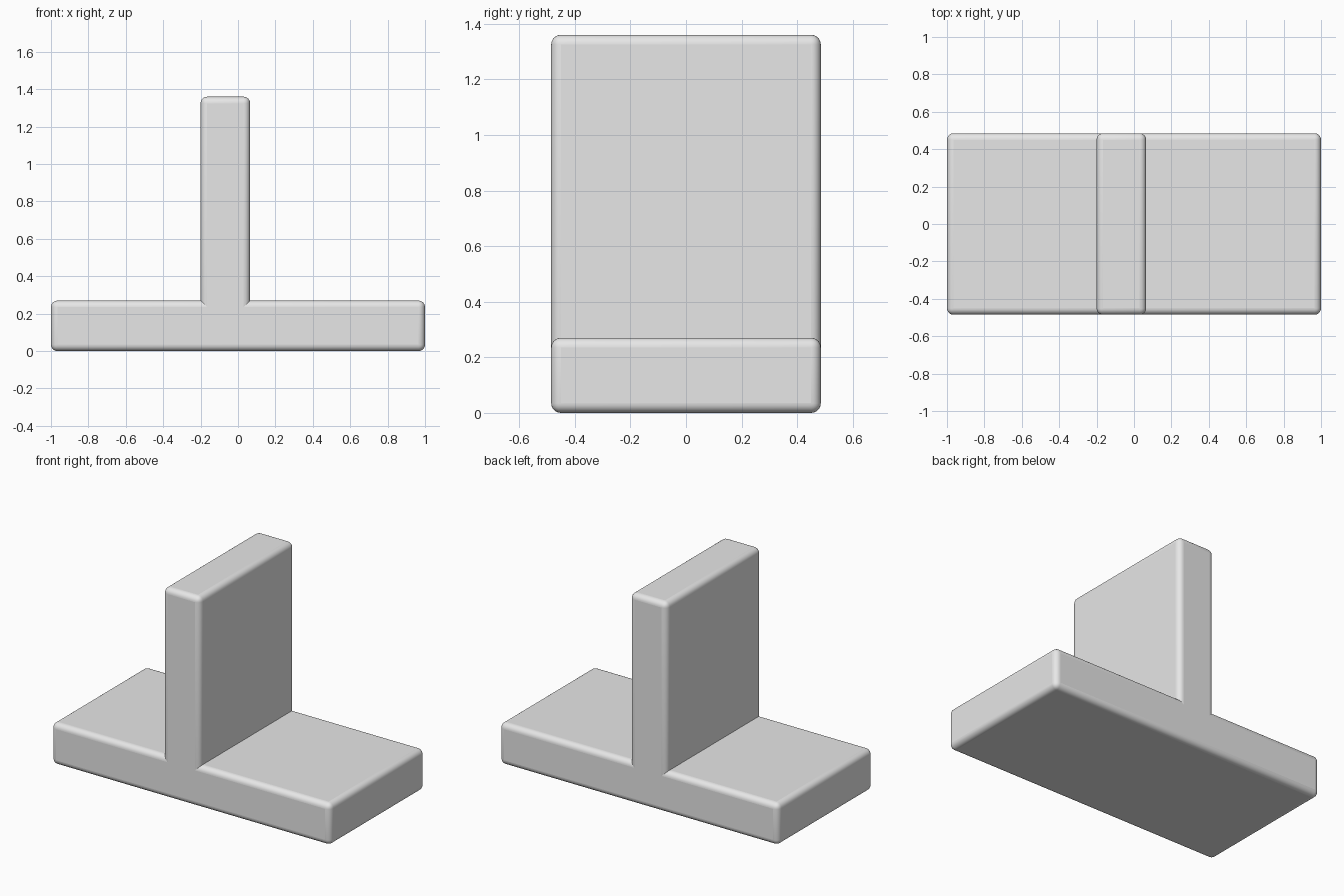
import bpy
import math

# Remove the default cube
cube = bpy.data.objects.get("Cube")
if cube:
    bpy.data.objects.remove(cube, do_unlink=True)

# Single grey finish
GREY = (0.8, 0.8, 0.8, 1.0)
grey = bpy.data.materials.new("light_grey")
grey.use_nodes = True
grey.diffuse_color = GREY
grey.node_tree.nodes["Principled BSDF"].inputs["Base Color"].default_value = GREY


def rounded_slab(name, x_range, y_range, z_range, radius=0.035):
    """Box spanning the given ranges with softly rounded edges."""
    ranges = (x_range, y_range, z_range)
    bpy.ops.mesh.primitive_cube_add(size=1)
    slab = bpy.context.object
    slab.name = name
    slab.location = [(a + b) / 2 for a, b in ranges]
    slab.scale = [b - a for a, b in ranges]
    bpy.ops.object.transform_apply(location=False, rotation=False, scale=True)
    slab.data.materials.append(grey)
    bevel = slab.modifiers.new("rounded_edges", "BEVEL")
    bevel.width = radius
    bevel.segments = 6
    bpy.ops.object.shade_smooth_by_angle(angle=math.radians(40))
    return slab


DEPTH = (-0.485, 0.485)

# Flat base and the upright slab sunk into it, slightly off centre
rounded_slab("base_slab", (-1.0, 1.0), DEPTH, (0.0, 0.27))
rounded_slab("upright_slab", (-0.2, 0.065), DEPTH, (0.1, 1.36))
